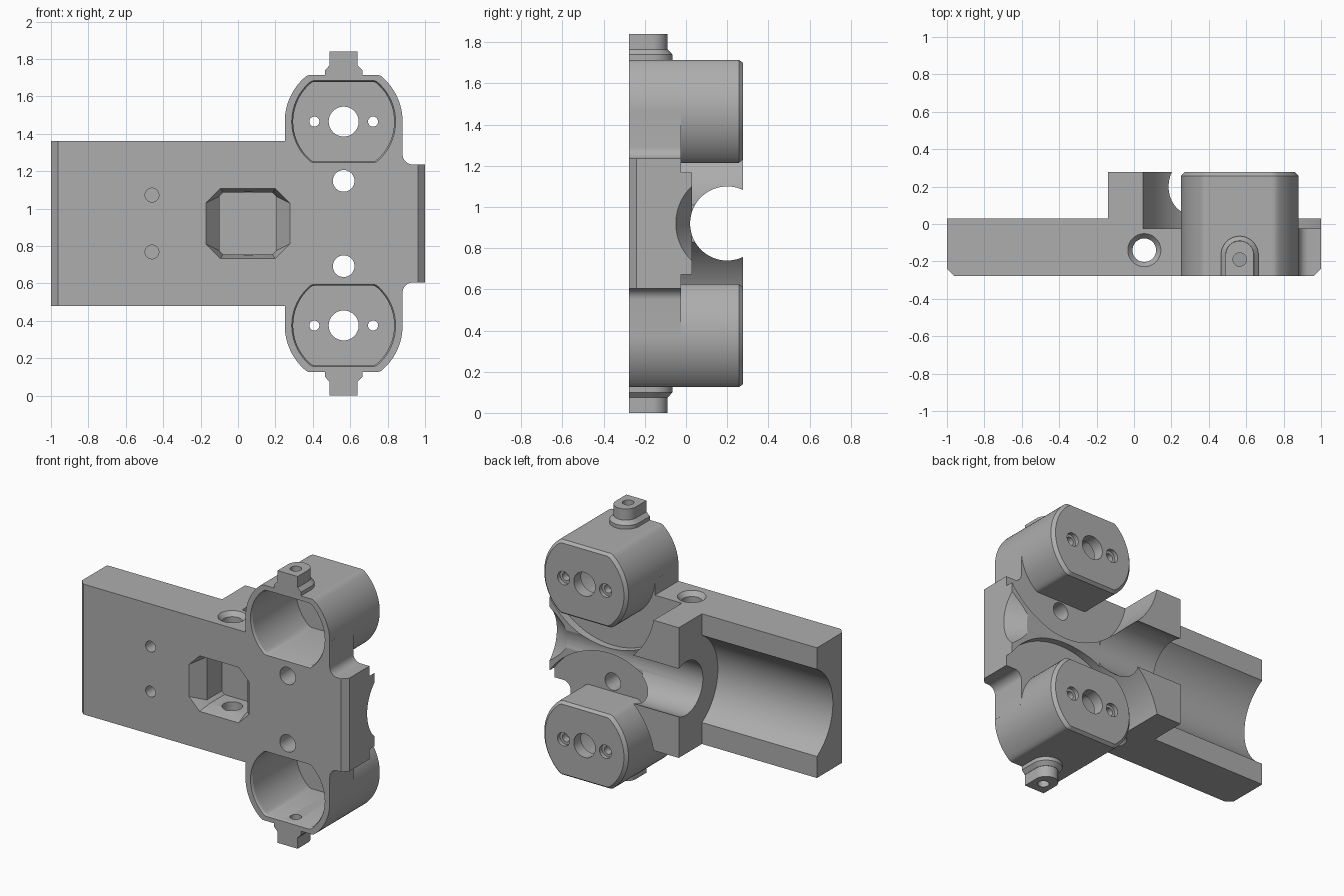
import bpy, bmesh, math

if "Cube" in bpy.data.objects:
    bpy.data.objects.remove(bpy.data.objects["Cube"], do_unlink=True)

MID = 0.92           # height of the barrel axis
PX, PZ = 0.565, 0.545  # pod axis: x, and offset above / below MID
F, B = -0.277, 0.277   # front and back planes
FLOOR = -0.025         # floor of the wheel recesses

grey = bpy.data.materials.new("plain_grey")
grey.use_nodes = True
grey.diffuse_color = (0.42, 0.42, 0.42, 1)
grey.node_tree.nodes["Principled BSDF"].inputs["Base Color"].default_value = (0.42, 0.42, 0.42, 1)


def circle(u, v, r, n=64, flat=None):
    """Circle outline, optionally cut flat above and below."""
    pts = []
    for i in range(n):
        a = 2 * math.pi * (i + 0.5) / n
        dv = r * math.sin(a)
        if flat:
            dv = max(-flat, min(flat, dv))
        pts.append((u + r * math.cos(a), v + dv))
    return pts


def rect(u0, u1, v0, v1, c=0):
    """Rectangle outline, optionally with cut corners."""
    if not c:
        return [(u0, v0), (u1, v0), (u1, v1), (u0, v1)]
    return [(u0 + c, v0), (u1 - c, v0), (u1, v0 + c), (u1, v1 - c),
            (u1 - c, v1), (u0 + c, v1), (u0, v1 - c), (u0, v0 + c)]


def arch(u, r, top, n=24):
    """Straight-sided outline with a round back end."""
    pts = [(u - r, F), (u + r, F)]
    return pts + [(u + r * math.cos(math.pi * i / n), top - r + r * math.sin(math.pi * i / n))
                  for i in range(n + 1)]


def loft(name, axis, *sections):
    """Solid through (position, outline) sections along an axis."""
    place = {"x": lambda t, u, v: (t, u, v),
             "y": lambda t, u, v: (u, t, v),
             "z": lambda t, u, v: (u, v, t)}[axis]
    bm = bmesh.new()
    rings = [[bm.verts.new(place(t, u, v)) for u, v in pts] for t, pts in sections]
    n = len(rings[0])
    for r0, r1 in zip(rings, rings[1:]):
        for i in range(n):
            j = (i + 1) % n
            bm.faces.new((r0[i], r0[j], r1[j], r1[i]))
    bm.faces.new(rings[0])
    bm.faces.new(rings[-1])
    bmesh.ops.remove_doubles(bm, verts=bm.verts, dist=1e-5)
    bmesh.ops.recalc_face_normals(bm, faces=bm.faces)
    me = bpy.data.meshes.new(name)
    bm.to_mesh(me)
    bm.free()
    me.materials.append(grey)
    ob = bpy.data.objects.new(name, me)
    bpy.context.collection.objects.link(ob)
    return ob


def prism(name, axis, a, b, pts):
    return loft(name, axis, (a, pts), (b, pts))


def combine(target, part, op):
    """Apply one boolean and drop the helper part."""
    part.hide_render = True
    mod = target.modifiers.new("cut", "BOOLEAN")
    mod.operation, mod.solver, mod.object = op, "EXACT", part
    bpy.context.view_layer.objects.active = target
    bpy.ops.object.modifier_apply(modifier=mod.name)
    bpy.data.objects.remove(part, do_unlink=True)


def add(part):
    combine(body, part, "UNION")


def cut(part):
    combine(body, part, "DIFFERENCE")


# Receiver plate with chamfered front end, and the raised barrel block
z0, z1 = MID - 0.44, MID + 0.44
body = prism("motor_cage", "z", z0, z1,
             [(-1, -0.24), (-0.963, F), (0.3, F), (0.3, B), (-0.14, B), (-0.14, 0.03), (-1, 0.03)])

# Exit tab with chamfered front end
add(prism("exit_tab", "z", MID - 0.315, MID + 0.315,
          [(0.2, F), (0.963, F), (1, -0.24), (1, 0.03), (0.2, 0.03)]))

# Web joining the two pods
add(prism("pod_web", "y", F, 0.03, rect(0.25, 0.88, MID - PZ, MID + PZ)))

# Rounded inner corners between web and tab
for s in (1, -1):
    r = 0.055
    cx, cz = 0.88 + r, MID + s * (0.315 + r)
    pts = [(0.85, MID + s * 0.28), (cx, MID + s * 0.28)]
    pts += [(cx - r * math.sin(a), cz - s * r * math.cos(a))
            for a in [math.pi / 2 * i / 10 for i in range(11)]]
    pts.append((0.85, cz))
    add(prism("corner_fillet", "y", F, FLOOR, pts))

# Wheel recesses around the pods
for s in (1, -1):
    cut(prism("wheel_recess", "y", FLOOR, 0.5, circle(PX, MID + s * PZ, 0.527, 128)))

# Stepped barrel bore, flared at the exit
cut(prism("barrel_bore", "x", -0.5, 1.2, circle(0.2, MID, 0.18, 96)))
cut(prism("wide_bore", "x", -1.2, -0.14, circle(0.2, MID, 0.34, 128)))
cut(loft("exit_flare", "x", (0.87, circle(0.2, MID, 0.178)), (1.01, circle(0.2, MID, 0.255))))

# Motor pods, each with a screw boss on its outer side
for s in (1, -1):
    z = MID + s * PZ
    add(loft("motor_pod", "y",
             (F, circle(PX, z, 0.315, 96, 0.25)),
             (B - 0.02, circle(PX, z, 0.315, 96, 0.25)),
             (B, circle(PX, z, 0.295, 96, 0.235))))
    add(loft("boss_collar", "z", (z + s * 0.2, arch(PX, 0.1, -0.065)),
             (z + s * 0.275, arch(PX, 0.1, -0.065)),
             (z + s * 0.3, arch(PX, 0.076, -0.089))))
    add(prism("screw_boss", "z", z + s * 0.23, MID + s * 0.92, arch(PX, 0.075, -0.09)))

# Motor cavities and their holes
for s in (1, -1):
    z = MID + s * PZ
    cut(loft("motor_cavity", "y",
             (F - 0.01, circle(PX, z, 0.283, 96, 0.223)),
             (F + 0.015, circle(PX, z, 0.27, 96, 0.213)),
             (0.2, circle(PX, z, 0.27, 96, 0.213))))
    cut(prism("shaft_hole", "y", 0.1, 0.4, circle(PX, z, 0.08)))
    for d in (-0.157, 0.157):
        cut(prism("motor_screw_hole", "y", 0.1, 0.4, circle(PX + d, z, 0.027, 32)))
        cut(prism("motor_screw_seat", "y", 0.25, 0.4, circle(PX + d, z, 0.045, 32)))
    cut(prism("boss_hole", "z", z + s * 0.19, MID + s * 1.0, circle(PX, -0.19, 0.036, 32)))

    # Wire hole beside each pod and blind screw hole in the plate
    cut(prism("wire_hole", "y", -0.4, 0.06, circle(PX, MID + s * 0.228, 0.058, 48)))
    cut(prism("plate_screw_hole", "y", -0.4, -0.18, circle(-0.46, MID + s * 0.152, 0.037, 32)))

# Front window with sloped rim
cut(loft("window", "y",
         (F - 0.01, rect(-0.18, 0.285, MID - 0.19, MID + 0.19, 0.085)),
         (-0.19, rect(-0.1, 0.205, MID - 0.165, MID + 0.165, 0.02)),
         (-0.03, rect(-0.1, 0.205, MID - 0.165, MID + 0.165, 0.02))))

# Cross pin hole with countersunk ends
cut(prism("pin_hole", "z", 0.3, 1.6, circle(0.055, -0.14, 0.063, 48)))
for s in (1, -1):
    cut(loft("pin_seat", "z", (MID + s * 0.41, circle(0.055, -0.14, 0.063, 48)),
             (MID + s * 0.45, circle(0.055, -0.14, 0.097, 48))))

# Smooth the curved walls and keep the edges crisp
bpy.ops.object.select_all(action="DESELECT")
body.select_set(True)
bpy.context.view_layer.objects.active = body
bpy.ops.object.shade_smooth_by_angle(angle=math.radians(25))
